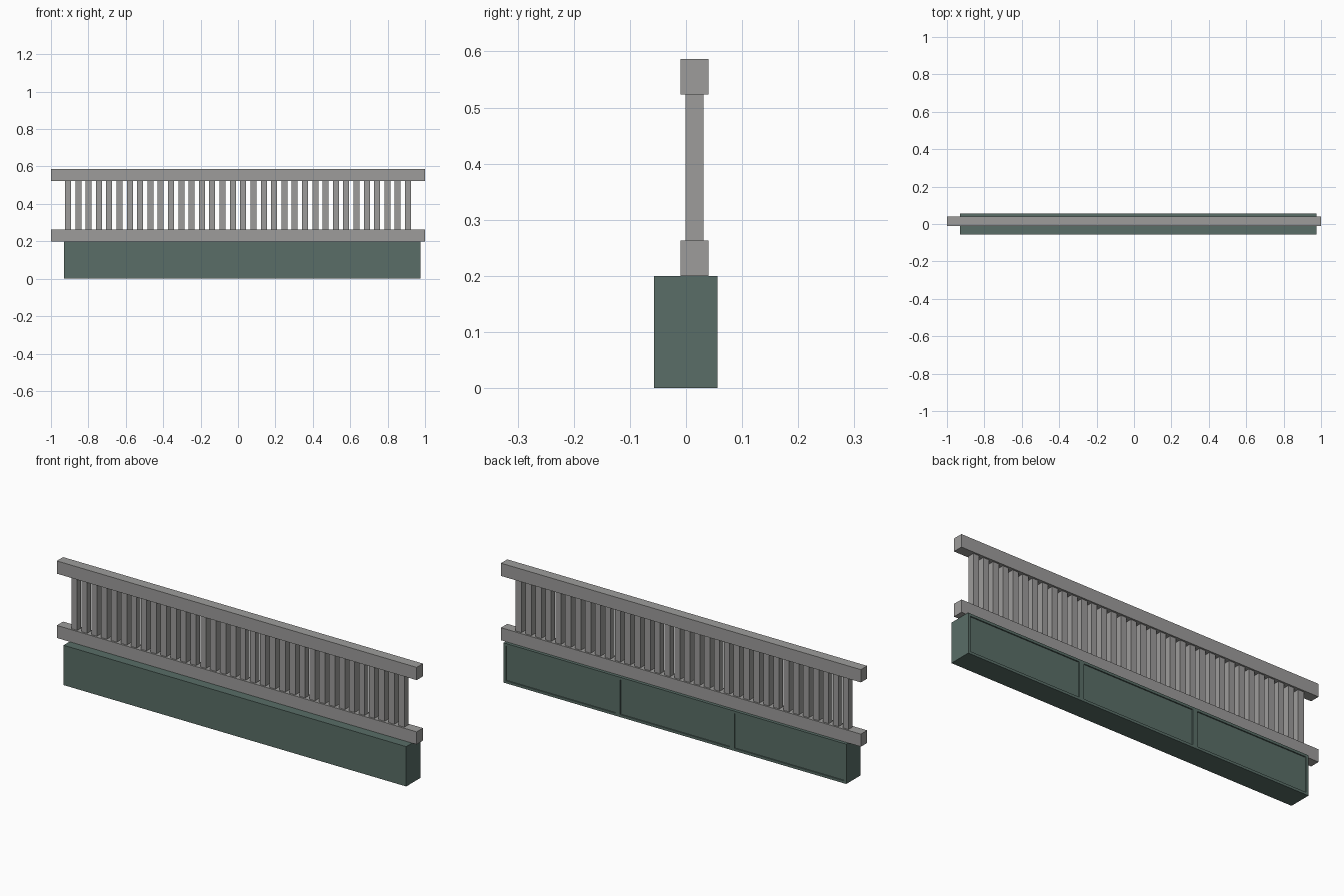
import bpy, bmesh

if "Cube" in bpy.data.objects:
    bpy.data.objects.remove(bpy.data.objects["Cube"])


def material(name, color):
    m = bpy.data.materials.new(name)
    m.diffuse_color = (*color, 1)
    m.use_nodes = True
    m.node_tree.nodes["Principled BSDF"].inputs["Base Color"].default_value = m.diffuse_color
    return m


stone = material("grey stone", (0.34, 0.335, 0.33))
green = material("dark green", (0.10, 0.155, 0.135))


def box(name, x, y, z, mat):
    """Axis-aligned box from (min, max) pairs."""
    bm = bmesh.new()
    bmesh.ops.create_cube(bm, size=1)
    for v in bm.verts:
        v.co = [r[0] if c < 0 else r[1] for c, r in zip(v.co, (x, y, z))]
    me = bpy.data.meshes.new(name)
    bm.to_mesh(me)
    bm.free()
    me.materials.append(mat)
    ob = bpy.data.objects.new(name, me)
    bpy.context.collection.objects.link(ob)
    return ob


# Bottom and top rails
box("bottom_rail", (-1, 1), (-0.01, 0.04), (0.2, 0.263), stone)
box("top_rail", (-1, 1), (-0.01, 0.04), (0.523, 0.587), stone)

# Row of square balusters
count, half = 34, 0.016
for i in range(count):
    cx = -0.909 + i * 1.818 / (count - 1)
    box(f"baluster_{i + 1}", (cx - half, cx + half), (-0.001, 0.031),
        (0.263, 0.523), stone)

# Base wall, back face split into three shallow recessed panels
base = box("base_wall", (-0.93, 0.975), (-0.057, 0.056), (0, 0.2), green)
bm = bmesh.new()
bm.from_mesh(base.data)
for k in (1, 2):
    bmesh.ops.bisect_plane(bm, geom=bm.verts[:] + bm.edges[:] + bm.faces[:],
                           plane_co=(-0.93 + k * 0.635, 0, 0), plane_no=(1, 0, 0))
bm.normal_update()
back = [f for f in bm.faces if f.normal.y > 0.9]
bmesh.ops.inset_individual(bm, faces=back, thickness=0.018)
r = bmesh.ops.inset_individual(bm, faces=back, thickness=0.0005, depth=-0.005)
bm.to_mesh(base.data)
bm.free()
